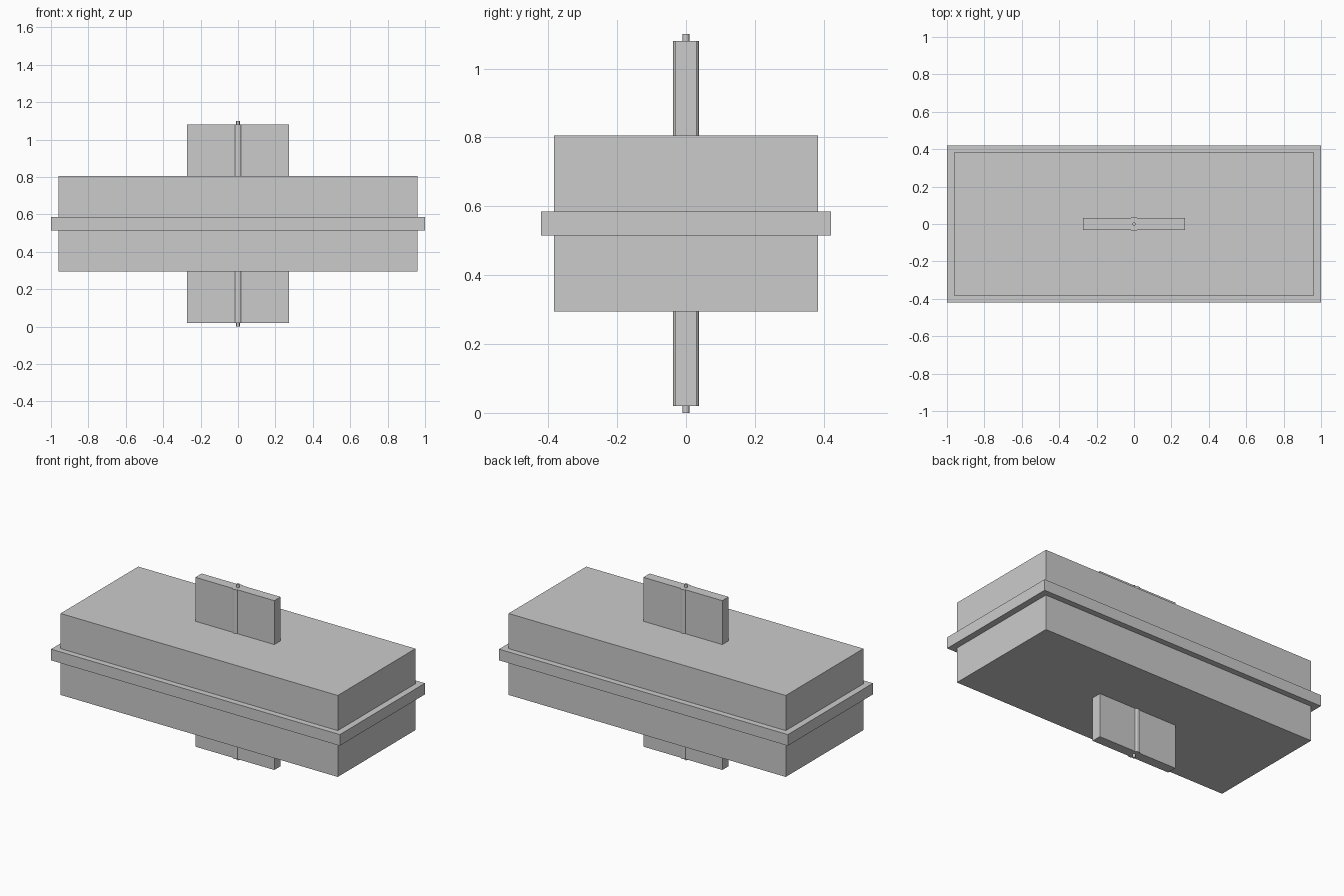
import bpy, bmesh
from math import sin, cos, radians

if "Cube" in bpy.data.objects:
    bpy.data.objects.remove(bpy.data.objects["Cube"])

MID = 0.55  # height of the symmetry plane


def box(name, sx, sy, sz):
    bpy.ops.mesh.primitive_cube_add(size=1, location=(0, 0, MID))
    ob = bpy.context.object
    ob.name = name
    ob.scale = (sx, sy, sz)
    bpy.ops.object.transform_apply(location=False, rotation=False, scale=True)
    return ob


def prism(name, outline, z0, z1):
    bm = bmesh.new()
    face = bm.faces.new([bm.verts.new((x, y, z0)) for x, y in outline])
    ext = bmesh.ops.extrude_face_region(bm, geom=[face])
    bmesh.ops.translate(bm, vec=(0, 0, z1 - z0),
                        verts=[v for v in ext["geom"] if isinstance(v, bmesh.types.BMVert)])
    bmesh.ops.recalc_face_normals(bm, faces=bm.faces)
    mesh = bpy.data.meshes.new(name)
    bm.to_mesh(mesh)
    bm.free()
    ob = bpy.data.objects.new(name, mesh)
    bpy.context.collection.objects.link(ob)
    return ob


# Main block and the rim around its middle
box("main_block", 1.92, 0.768, 0.51)
box("middle_rim", 2.0, 0.842, 0.07)

# Tab outline: thin plate with a shallow rounded rib on both faces
W, T = 0.273, 0.031
rib = [(0.017 * cos(radians(a)), T + 0.007 * sin(radians(a))) for a in range(0, 181, 30)]
half = [(W, T)] + rib + [(-W, T)]
tab = half + [(-x, -y) for x, y in half]

# Tabs and centre pins, above and below the block
pin = [(0.0095 * cos(radians(a)), 0.0095 * sin(radians(a))) for a in range(0, 360, 30)]
for side, s in (("upper", 1), ("lower", -1)):
    for name, outline, a, b in (("tab", tab, 0.25, 0.53), ("pin", pin, 0.52, 0.55)):
        z0, z1 = sorted((MID + s * a, MID + s * b))
        ob = prism(f"{side}_{name}", outline, z0, z1)
        bpy.ops.object.select_all(action="DESELECT")
        ob.select_set(True)
        bpy.context.view_layer.objects.active = ob
        bpy.ops.object.shade_smooth_by_angle(angle=radians(40))
